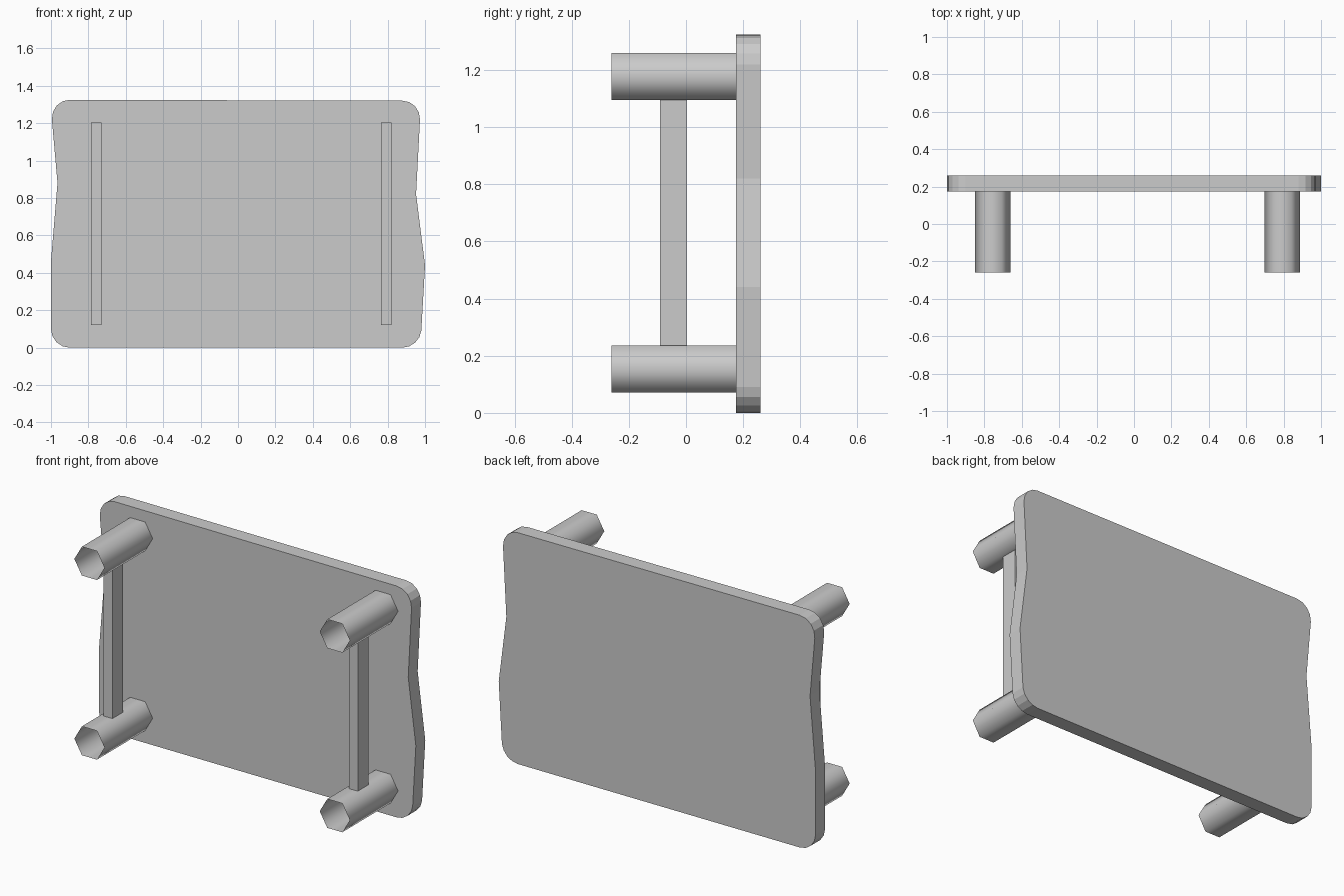
import bpy, bmesh, math
from mathutils import Vector

cube = bpy.data.objects.get("Cube")
if cube:
    bpy.data.objects.remove(cube, do_unlink=True)

grey = bpy.data.materials.new("plain_grey")
grey.use_nodes = True
GREY = (0.6, 0.6, 0.6, 1)
grey.diffuse_color = GREY
grey.node_tree.nodes["Principled BSDF"].inputs["Base Color"].default_value = GREY

BACK, PANEL_FRONT, TUBE_FRONT = 0.26, 0.175, -0.26


def finish(bm, name, smooth=False):
    bmesh.ops.recalc_face_normals(bm, faces=bm.faces)
    for face in bm.faces:
        face.smooth = smooth
    mesh = bpy.data.meshes.new(name)
    bm.to_mesh(mesh)
    bm.free()
    mesh.materials.append(grey)
    obj = bpy.data.objects.new(name, mesh)
    bpy.context.collection.objects.link(obj)


def rounded(start, corner, end, steps=4):
    """Quarter-ellipse from start to end, bulging towards corner."""
    a, c, b = Vector(start), Vector(corner), Vector(end)
    angles = [i / steps * math.pi / 2 for i in range(steps + 1)]
    return [c + (a - c) * (1 - math.sin(t)) + (b - c) * (1 - math.cos(t)) for t in angles]


# Panel: wavy-sided outline with rounded corners, extruded in depth
outline = rounded((-0.9, 0), (-1, 0), (-1, 0.1))
outline += [Vector((-1, 0.46)), Vector((-0.965, 0.88))]
outline += rounded((-0.995, 1.22), (-1, 1.325), (-0.9, 1.325))
outline += rounded((0.88, 1.32), (0.975, 1.32), (0.973, 1.22))
outline += [Vector((0.952, 0.82)), Vector((1, 0.44))]
outline += rounded((0.98, 0.09), (0.97, 0), (0.88, 0))
bm = bmesh.new()
face = bm.faces.new([bm.verts.new((p.x, PANEL_FRONT, p.y)) for p in outline])
side = bmesh.ops.extrude_face_region(bm, geom=[face], use_keep_orig=True)
moved = [v for v in side["geom"] if isinstance(v, bmesh.types.BMVert)]
bmesh.ops.translate(bm, verts=moved, vec=(0, BACK - PANEL_FRONT, 0))
finish(bm, "panel")


def tube(name, x, z, radius=0.095):
    """Open-ended hexagonal tube along y."""
    bm = bmesh.new()
    rings = []
    for y in (TUBE_FRONT, PANEL_FRONT):
        rings.append([bm.verts.new((x + radius * math.cos(i * math.pi / 3), y,
                                    z + radius * math.sin(i * math.pi / 3)))
                      for i in range(6)])
    for i in range(6):
        j = (i + 1) % 6
        bm.faces.new((rings[0][i], rings[0][j], rings[1][j], rings[1][i]))
    finish(bm, name, smooth=True)


def strut(name, x):
    """Upright bar joining an upper and a lower tube."""
    bm = bmesh.new()
    bmesh.ops.create_cube(bm, size=1)
    bmesh.ops.scale(bm, vec=(0.057, 0.095, 1.083), verts=bm.verts)
    bmesh.ops.translate(bm, vec=(x, -0.044, 0.663), verts=bm.verts)
    finish(bm, name)


# Legs and struts on both sides
for label, tube_x, strut_x in (("right", -0.756, -0.757), ("left", 0.793, 0.792)):
    tube(f"upper_{label}_leg", tube_x, 1.178)
    tube(f"lower_{label}_leg", tube_x, 0.153)
    strut(f"{label}_strut", strut_x)
